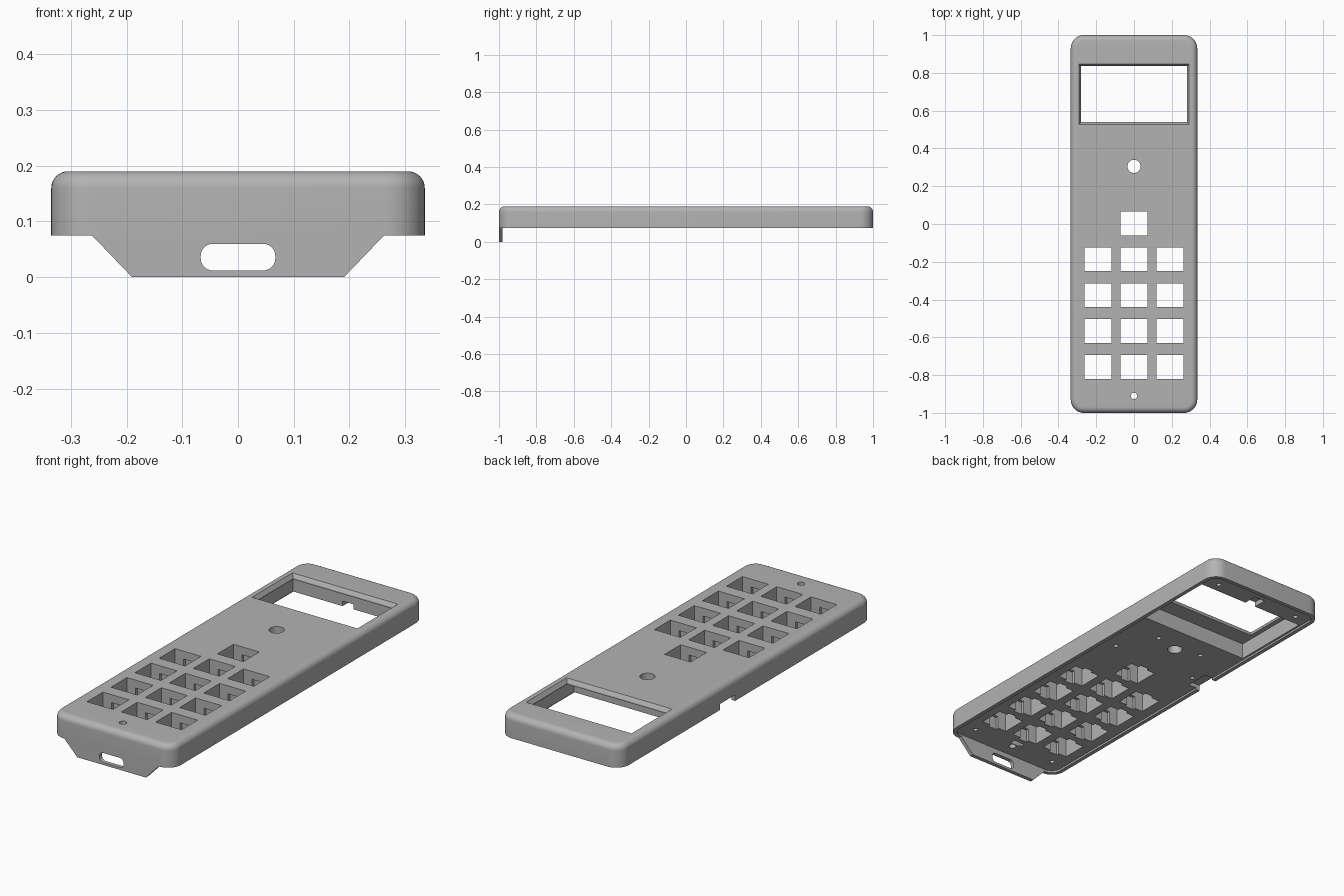
import bpy, bmesh, math

cube = bpy.data.objects.get("Cube")
if cube:
    bpy.data.objects.remove(cube, do_unlink=True)

grey = bpy.data.materials.new("plain grey")
grey.use_nodes = True
grey.diffuse_color = (0.45, 0.45, 0.45, 1)
grey.node_tree.nodes["Principled BSDF"].inputs["Base Color"].default_value = (0.45, 0.45, 0.45, 1)


def rounded(hx, hy, r, steps=10):
    """Outline of a rounded rectangle with half sizes hx and hy."""
    pts = []
    for q, (sx, sy) in enumerate([(1, 1), (-1, 1), (-1, -1), (1, -1)]):
        for i in range(steps + 1):
            a = math.pi / 2 * (q + i / steps)
            pts.append((sx * (hx - r) + r * math.cos(a), sy * (hy - r) + r * math.sin(a)))
    return pts


def loft(name, rings):
    """Closed solid through rings of matching points."""
    bm = bmesh.new()
    loops = [[bm.verts.new(p) for p in ring] for ring in rings]
    n = len(loops[0])
    for a, b in zip(loops, loops[1:]):
        for i in range(n):
            bm.faces.new((a[i], a[(i + 1) % n], b[(i + 1) % n], b[i]))
    bm.faces.new(loops[0][::-1])
    bm.faces.new(loops[-1])
    bmesh.ops.recalc_face_normals(bm, faces=bm.faces)
    mesh = bpy.data.meshes.new(name)
    bm.to_mesh(mesh)
    bm.free()
    mesh.materials.append(grey)
    ob = bpy.data.objects.new(name, mesh)
    bpy.context.collection.objects.link(ob)
    return ob


def flat(pts, z):
    return [(x, y, z) for x, y in pts]


def box(x0, x1, y0, y1, z0, z1):
    pts = [(x0, y0), (x1, y0), (x1, y1), (x0, y1)]
    return loft("cutter", [flat(pts, z0), flat(pts, z1)])


def drill(x, y, r, z0, z1):
    pts = [(x + r * math.cos(i * math.pi / 16), y + r * math.sin(i * math.pi / 16)) for i in range(32)]
    return loft("cutter", [flat(pts, z0), flat(pts, z1)])


def cut(target, cutter):
    cutter.hide_render = True
    mod = target.modifiers.new("cut", "BOOLEAN")
    mod.operation, mod.solver, mod.object = "DIFFERENCE", "EXACT", cutter
    bpy.context.view_layer.objects.active = target
    bpy.ops.object.modifier_apply(modifier=mod.name)
    bpy.data.objects.remove(cutter, do_unlink=True)


RIM, TOP, HX, FILLET = 0.075, 0.19, 0.335, 0.03
PLATE = RIM + 0.01

# Shell with rounded corners and a filleted top edge
rings = [flat(rounded(HX, 1, 0.07), RIM)]
for i in range(9):
    a = math.pi / 2 * i / 8
    d = FILLET * (1 - math.cos(a))
    rings.append(flat(rounded(HX - d, 1 - d, 0.07 - d), TOP - FILLET + FILLET * math.sin(a)))
shell = loft("case_shell", rings)

# Shallow lip around the underside
lip = rounded(HX - 0.02, 0.98, 0.05)
cut(shell, loft("cutter", [flat(lip, 0), flat(lip, PLATE)]))

# Display pocket and bevelled window
cut(shell, box(-0.305, 0.305, 0.45, 0.87, 0, 0.165))
wy = 0.6875


def window(hx, hy, z):
    return [(sx * hx, wy + sy * hy, z) for sx, sy in ((-1, -1), (1, -1), (1, 1), (-1, 1))]


cut(shell, loft("cutter", [window(0.28, 0.148, 0.15), window(0.28, 0.148, 0.172),
                           window(0.292, 0.16, TOP), window(0.292, 0.16, 0.21)]))

# Key holes with clip notches on the underside
keys = [(0, 0.003)] + [(0.19 * c, -0.187 - 0.19 * r) for r in range(4) for c in (-1, 0, 1)]
for x, y in keys:
    cut(shell, box(x - 0.072, x + 0.072, y - 0.063, y + 0.063, 0, 0.25))
    cut(shell, box(x - 0.025, x + 0.025, y - 0.078, y + 0.078, 0, 0.15))

# Round holes through the top
cut(shell, drill(0, 0.305, 0.035, 0, 0.25))
cut(shell, drill(0, -0.91, 0.017, 0, 0.25))

# Blind screw holes
for x, y in ((0.24, 0.92), (0.24, -0.9), (0.24, 0.15), (0.13, 0.34)):
    for side in (-1, 1):
        cut(shell, drill(side * x, y, 0.012, 0, 0.13))

# Clip recesses at both ends and the side switch notch
cut(shell, box(-0.03, 0.03, 0.86, 0.94, 0, 0.11))
cut(shell, box(-0.03, 0.03, -0.89, -0.86, 0, 0.11))
cut(shell, box(-0.4, -0.27, 0.09, 0.21, 0, 0.105))

# Front tab with a rounded socket opening
profile = [(-0.19, 0), (0.19, 0), (0.262, RIM), (0.262, 0.1), (-0.262, 0.1), (-0.262, RIM)]
tab = loft("front_tab", [[(x, y, z) for x, z in profile] for y in (-1, -0.98)])
slot = rounded(0.067, 0.024, 0.022, 6)
cut(tab, loft("cutter", [[(x, y, z + 0.036) for x, z in slot] for y in (-1.1, -0.9)]))

# Smooth the curved edges
bpy.ops.object.select_all(action="DESELECT")
for ob in (shell, tab):
    ob.select_set(True)
    bpy.context.view_layer.objects.active = ob
bpy.ops.object.shade_smooth_by_angle(angle=math.radians(30))
